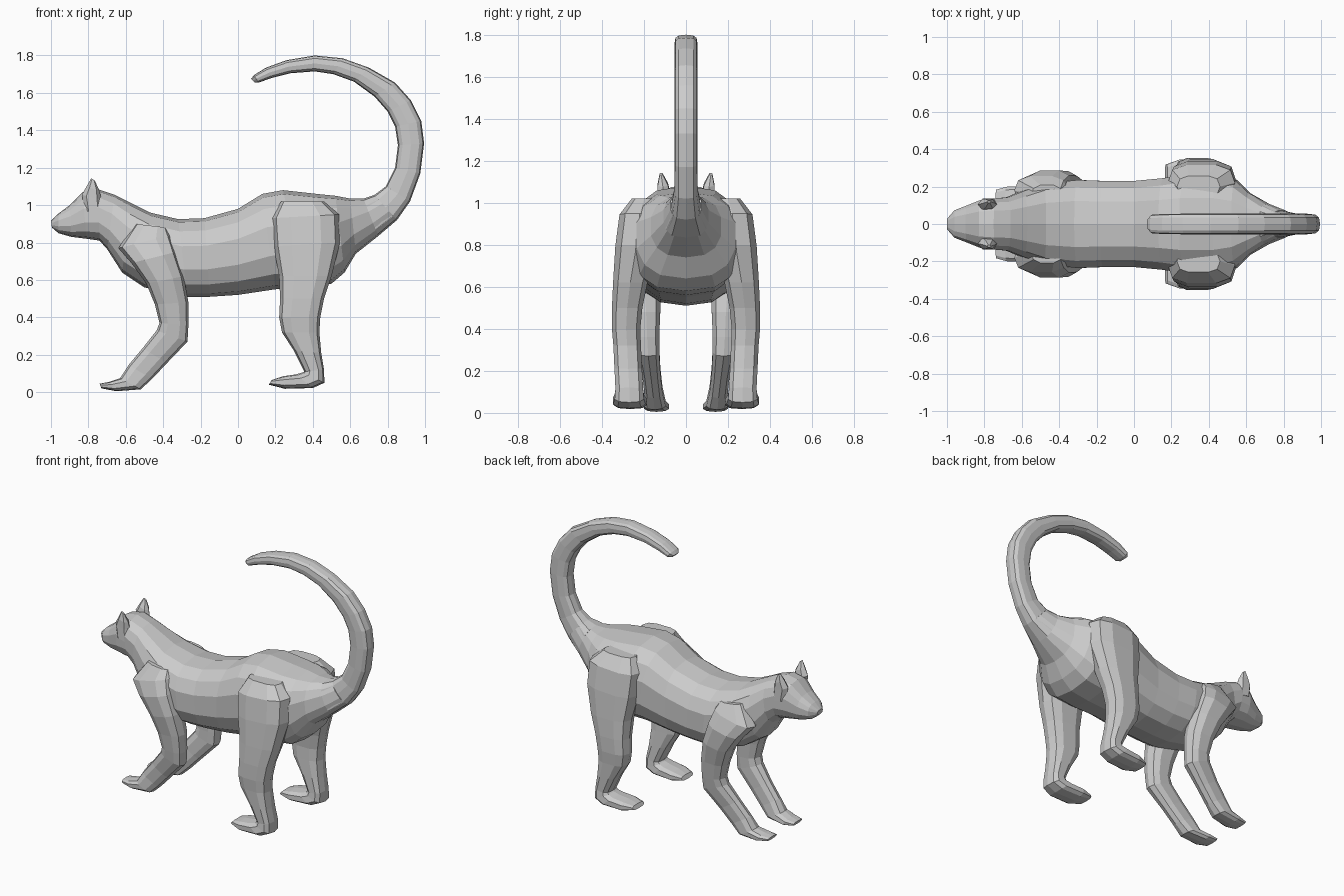
import bpy, bmesh, math


def loft(name, sections, sides=12, power=0.75, mirror=False):
    """Skin rings; each ring is (x, z of one edge, x, z of the opposite edge, y centre, half width)."""
    bm = bmesh.new()
    rings = []
    for xa, za, xb, zb, yc, w in sections:
        ring = []
        for i in range(sides):
            a = 2 * math.pi * i / sides
            c, s = (math.copysign(abs(v) ** power, v) if abs(v) > 1e-6 else 0
                    for v in (math.cos(a), math.sin(a)))
            t = (1 - c) / 2
            ring.append(bm.verts.new((xa + (xb - xa) * t, yc + w * s, za + (zb - za) * t)))
        rings.append(ring)
    for r, q in zip(rings, rings[1:]):
        for i in range(sides):
            j = (i + 1) % sides
            bm.faces.new((r[i], r[j], q[j], q[i]))
    bm.faces.new(rings[0])
    bm.faces.new(rings[-1])
    bmesh.ops.recalc_face_normals(bm, faces=bm.faces)
    me = bpy.data.meshes.new(name)
    bm.to_mesh(me)
    bm.free()
    ob = bpy.data.objects.new(name, me)
    bpy.context.collection.objects.link(ob)
    if mirror:
        m = ob.modifiers.new("mirror", 'MIRROR')
        m.use_axis = (False, True, False)
        m.use_mirror_merge = False
    return ob


# Head and torso: top edge, bottom edge
loft("head_and_torso", [
    (-1.0, .915, -.995, .88, 0, .03),
    (-.96, .955, -.96, .85, 0, .075),
    (-.90, 1.0, -.89, .83, 0, .10),
    (-.83, 1.07, -.81, .82, 0, .13),
    (-.75, 1.085, -.74, .81, 0, .14),
    (-.66, 1.055, -.70, .765, 0, .145),
    (-.57, 1.01, -.62, .64, 0, .18),
    (-.47, .96, -.50, .56, 0, .22),
    (-.32, .925, -.27, .51, 0, .24),
    (-.18, .93, -.15, .51, 0, .235),
    (0, .98, 0, .52, 0, .235),
    (.13, 1.06, .20, .55, 0, .25),
    (.24, 1.08, .36, .56, 0, .27),
    (.42, 1.06, .50, .58, 0, .27),
    (.52, 1.05, .57, .64, 0, .24),
    (.60, 1.035, .63, .74, 0, .17),
    (.67, 1.035, .75, .835, 0, .11),
    (.73, 1.055, .85, .92, 0, .075),
], 14, .8)

# Curled tail: inner edge, outer edge
loft("tail", [
    (.67, 1.035, .75, .835, 0, .105),
    (.73, 1.055, .85, .92, 0, .07),
    (.79, 1.10, .92, 1.02, 0, .056),
    (.84, 1.2, .975, 1.17, 0, .055),
    (.855, 1.32, .995, 1.33, 0, .055),
    (.84, 1.42, .98, 1.45, 0, .055),
    (.80, 1.50, .925, 1.56, 0, .055),
    (.73, 1.58, .84, 1.655, 0, .055),
    (.62, 1.66, .70, 1.735, 0, .055),
    (.51, 1.70, .56, 1.785, 0, .055),
    (.41, 1.715, .41, 1.80, 0, .055),
    (.28, 1.705, .26, 1.775, 0, .055),
    (.18, 1.68, .15, 1.735, 0, .054),
    (.11, 1.655, .085, 1.695, 0, .05),
    (.09, 1.655, .07, 1.675, 0, .03),
], 12, .65)

# Front legs: front edge, back edge
loft("front_legs", [
    (-.55, .90, -.38, .88, .15, .06),
    (-.64, .77, -.355, .84, .18, .08),
    (-.57, .69, -.33, .75, .20, .09),
    (-.49, .58, -.29, .62, .20, .085),
    (-.445, .47, -.265, .48, .19, .07),
    (-.42, .37, -.265, .36, .185, .06),
    (-.435, .33, -.27, .27, .18, .055),
    (-.51, .235, -.38, .155, .165, .045),
    (-.585, .145, -.46, .07, .155, .045),
    (-.63, .075, -.52, .015, .15, .055),
    (-.69, .055, -.65, .005, .14, .062),
    (-.74, .045, -.73, .02, .135, .05),
], 10, .75, True)

# Hind legs: front edge, back edge
loft("hind_legs", [
    (.23, 1.02, .46, 1.02, .20, .06),
    (.18, .93, .54, .95, .22, .10),
    (.19, .78, .545, .80, .235, .105),
    (.22, .62, .50, .62, .265, .085),
    (.225, .50, .46, .50, .28, .075),
    (.22, .40, .44, .40, .285, .07),
    (.235, .32, .435, .32, .28, .068),
    (.30, .22, .445, .21, .275, .068),
    (.355, .11, .46, .12, .27, .068),
    (.345, .105, .462, .05, .27, .072),
    (.31, .095, .40, .022, .27, .08),
    (.24, .085, .25, .018, .265, .082),
    (.18, .065, .165, .04, .26, .06),
], 10, .7, True)

# Pointed ears
loft("ears", [
    (-.82, .97, -.725, .95, .115, .025),
    (-.835, 1.055, -.73, 1.03, .105, .034),
    (-.81, 1.10, -.74, 1.075, .11, .028),
    (-.785, 1.143, -.765, 1.13, .118, .008),
], 6, .9, True)
